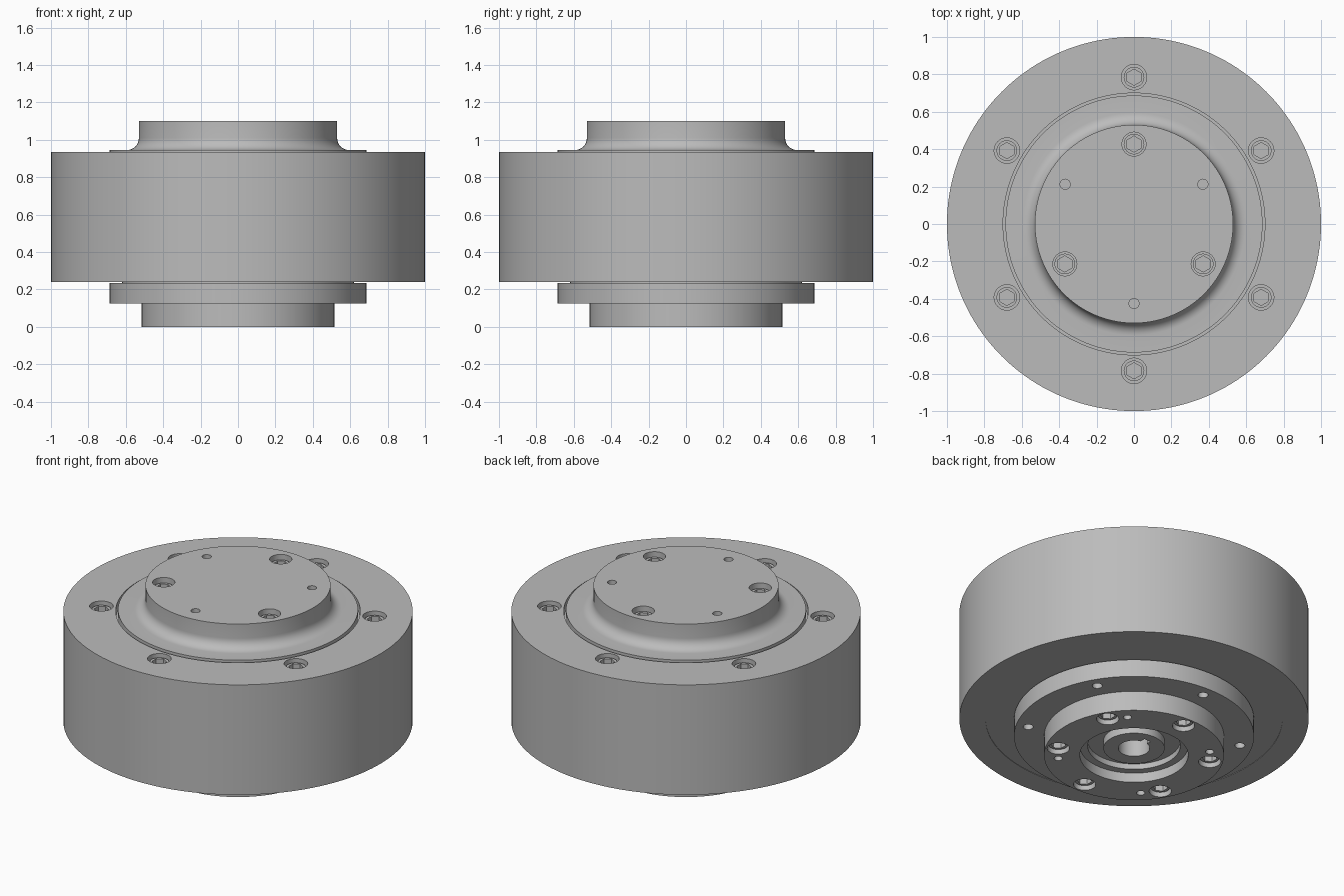
import bpy, bmesh
from math import sin, cos, pi, radians
from mathutils import Matrix

cube = bpy.data.objects.get("Cube")
if cube:
    bpy.data.objects.remove(cube, do_unlink=True)

GREY = (0.5, 0.5, 0.5, 1.0)
steel = bpy.data.materials.new("plain grey steel")
steel.use_nodes = True
steel.diffuse_color = GREY
steel.node_tree.nodes["Principled BSDF"].inputs["Base Color"].default_value = GREY


def add_object(name, bm):
    bmesh.ops.recalc_face_normals(bm, faces=bm.faces)
    mesh = bpy.data.meshes.new(name)
    bm.to_mesh(mesh)
    bm.free()
    mesh.materials.append(steel)
    obj = bpy.data.objects.new(name, mesh)
    bpy.context.collection.objects.link(obj)
    return obj


def lathe(name, profile, steps=128):
    """Revolve an (r, z) outline that starts and ends on the axis."""
    bm = bmesh.new()
    verts = [bm.verts.new((r, 0, z)) for r, z in profile]
    edges = [bm.edges.new(pair) for pair in zip(verts, verts[1:])]
    bmesh.ops.spin(bm, geom=verts + edges, axis=(0, 0, 1), cent=(0, 0, 0),
                   angle=2 * pi, steps=steps)
    bmesh.ops.remove_doubles(bm, verts=bm.verts, dist=1e-5)
    return add_object(name, bm)


def ring(radius, first, count):
    """Points evenly spaced on a pitch circle."""
    angles = [radians(first + 360 * i / count) for i in range(count)]
    return [(radius * cos(a), radius * sin(a)) for a in angles]


def prisms(bm, points, radius, z0, z1, sides=32):
    turn = Matrix.Rotation(pi / 2, 4, "Z") if sides == 6 else Matrix()
    turn = Matrix() if sides == 6 else turn
    for x, y in points:
        place = Matrix.Translation((x, y, (z0 + z1) / 2)) @ turn
        bmesh.ops.create_cone(bm, cap_ends=True, segments=sides, radius1=radius,
                              radius2=radius, depth=abs(z1 - z0), matrix=place)


def cut(obj, bm):
    cutter = add_object("cutter", bm)
    cutter.hide_render = True
    mod = obj.modifiers.new("cut", "BOOLEAN")
    mod.operation = "DIFFERENCE"
    mod.solver = "EXACT"
    mod.object = cutter
    bpy.context.view_layer.objects.active = obj
    bpy.ops.object.modifier_apply(modifier=mod.name)
    bpy.data.objects.remove(cutter, do_unlink=True)


def socket_screws(name, points, face, inward, sink):
    """Recessed cap screws with hexagon sockets; inward is -1 from above, 1 from below."""
    top = face + inward * sink
    heads = bmesh.new()
    prisms(heads, points, 0.055, top, face + inward * 0.105)
    obj = add_object(name, heads)
    sockets = bmesh.new()
    prisms(sockets, points, 0.043, top - inward * 0.02, top + inward * 0.045, 6)
    cut(obj, sockets)
    return obj


parts = []

# Main drum, with a shallow pocket for the output flange
housing = lathe("housing", [(0, 0.88), (0.70, 0.88), (0.70, 0.935), (1, 0.935), (1, 0.24),
                            (0.85, 0.24), (0.85, 0.243), (0, 0.243)], 160)
housing_bolts = ring(0.785, 30, 6)
holes = bmesh.new()
prisms(holes, housing_bolts, 0.068, 0.835, 1.0)
cut(housing, holes)
parts += [housing, socket_screws("housing_screws", housing_bolts, 0.935, -1, 0.02)]

# Output flange with a fillet where the boss meets its rim
fillet = [(0.595 - 0.065 * cos(a), 1.01 - 0.065 * sin(a))
          for a in [i * pi / 16 for i in range(9)]]
output = lathe("output_flange", [(0, 1.10), (0.53, 1.10)] + fillet
               + [(0.687, 0.945), (0.687, 0.86), (0, 0.86)])
output_bolts = ring(0.427, 90, 3)
holes = bmesh.new()
prisms(holes, output_bolts, 0.064, 1.0, 1.2)
prisms(holes, ring(0.425, 30, 3), 0.027, 1.03, 1.2, 24)
cut(output, holes)
parts += [output, socket_screws("output_screws", output_bolts, 1.10, -1, 0.03)]

# Thin spacer between drum and input flange
parts.append(lathe("spacer", [(0, 0.25), (0.62, 0.25), (0.62, 0.23), (0, 0.23)]))

# Input flange with stepped recess and central hub
inlet = lathe("input_flange", [(0, 0.215), (0.09, 0.215), (0.09, 0.045), (0.175, 0.045),
                               (0.175, 0.095), (0.265, 0.095), (0.265, 0.06), (0.31, 0.06),
                               (0.31, 0), (0.515, 0), (0.515, 0.125), (0.687, 0.125),
                               (0.687, 0.235), (0, 0.235)])
input_bolts = ring(0.44, 30, 6)
holes = bmesh.new()
prisms(holes, input_bolts, 0.064, -0.1, 0.1)
prisms(holes, ring(0.435, 45, 4), 0.024, -0.1, 0.07, 24)
prisms(holes, ring(0.615, 30, 6), 0.029, 0.05, 0.2, 24)
cut(inlet, holes)

# Keyway in the hub bore
keyway = bmesh.new()
bmesh.ops.create_cube(keyway, size=1, matrix=Matrix.Translation((0, 0.09, 0.1))
                      @ Matrix.Diagonal((0.045, 0.06, 0.2, 1)))
cut(inlet, keyway)
parts += [inlet, socket_screws("input_screws", input_bolts, 0, 1, 0.025)]

# Smooth round walls, keep machined edges crisp
bpy.ops.object.select_all(action="DESELECT")
for part in parts:
    part.select_set(True)
bpy.context.view_layer.objects.active = housing
bpy.ops.object.shade_smooth_by_angle(angle=radians(30))
